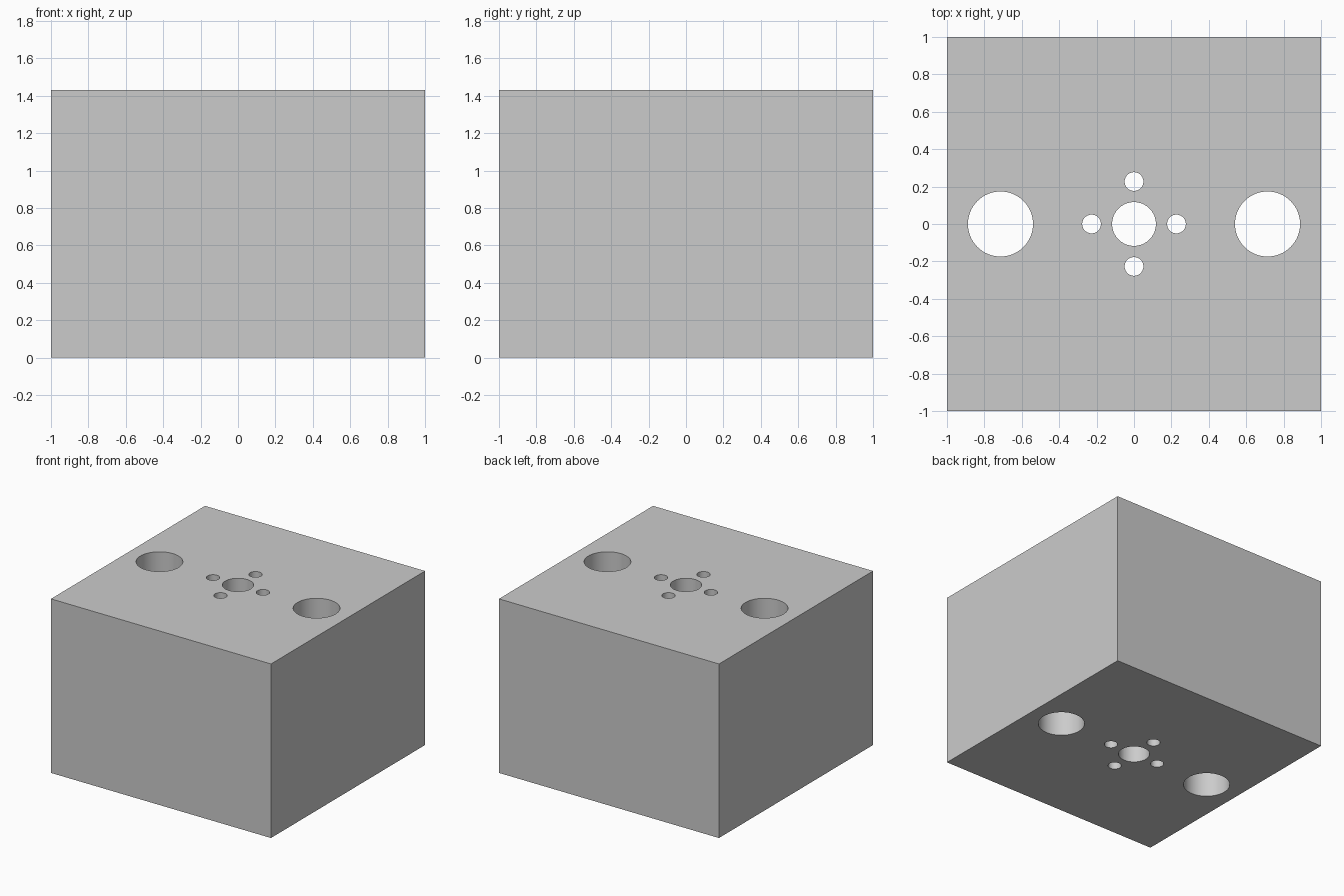
import bpy
from mathutils import Matrix
import bmesh

if "Cube" in bpy.data.objects:
    bpy.data.objects.remove(bpy.data.objects["Cube"])

HEIGHT = 1.43


def make_object(name, bm):
    mesh = bpy.data.meshes.new(name)
    bm.to_mesh(mesh)
    bm.free()
    obj = bpy.data.objects.new(name, mesh)
    bpy.context.collection.objects.link(obj)
    return obj


# Solid block standing on the ground
bm = bmesh.new()
bmesh.ops.create_cube(bm, size=1, matrix=Matrix.Translation((0, 0, HEIGHT / 2))
                      @ Matrix.Diagonal((2, 2, HEIGHT, 1)))
block = make_object("mounting_block", bm)

# Through holes: centre bore, four screw holes, two large side bores
holes = [(0, 0, 0.117)]
holes += [(0.227 * x, 0.227 * y, 0.05) for x, y in ((1, 0), (0, 1), (-1, 0), (0, -1))]
holes += [(0.714 * side, 0, 0.174) for side in (-1, 1)]

bm = bmesh.new()
for x, y, radius in holes:
    bmesh.ops.create_cone(bm, cap_ends=True, segments=64, radius1=radius, radius2=radius,
                          depth=HEIGHT + 0.4, matrix=Matrix.Translation((x, y, HEIGHT / 2)))
cutter = make_object("hole_cutter", bm)
cutter.hide_render = True

# Drill the block, then discard the cutter
bpy.context.view_layer.objects.active = block
block.select_set(True)
drill = block.modifiers.new("drill_holes", 'BOOLEAN')
drill.operation = 'DIFFERENCE'
drill.solver = 'EXACT'
drill.object = cutter
bpy.ops.object.modifier_apply(modifier=drill.name)
bpy.data.objects.remove(cutter, do_unlink=True)

# Smooth bores, sharp edges
bpy.ops.object.shade_smooth_by_angle()
